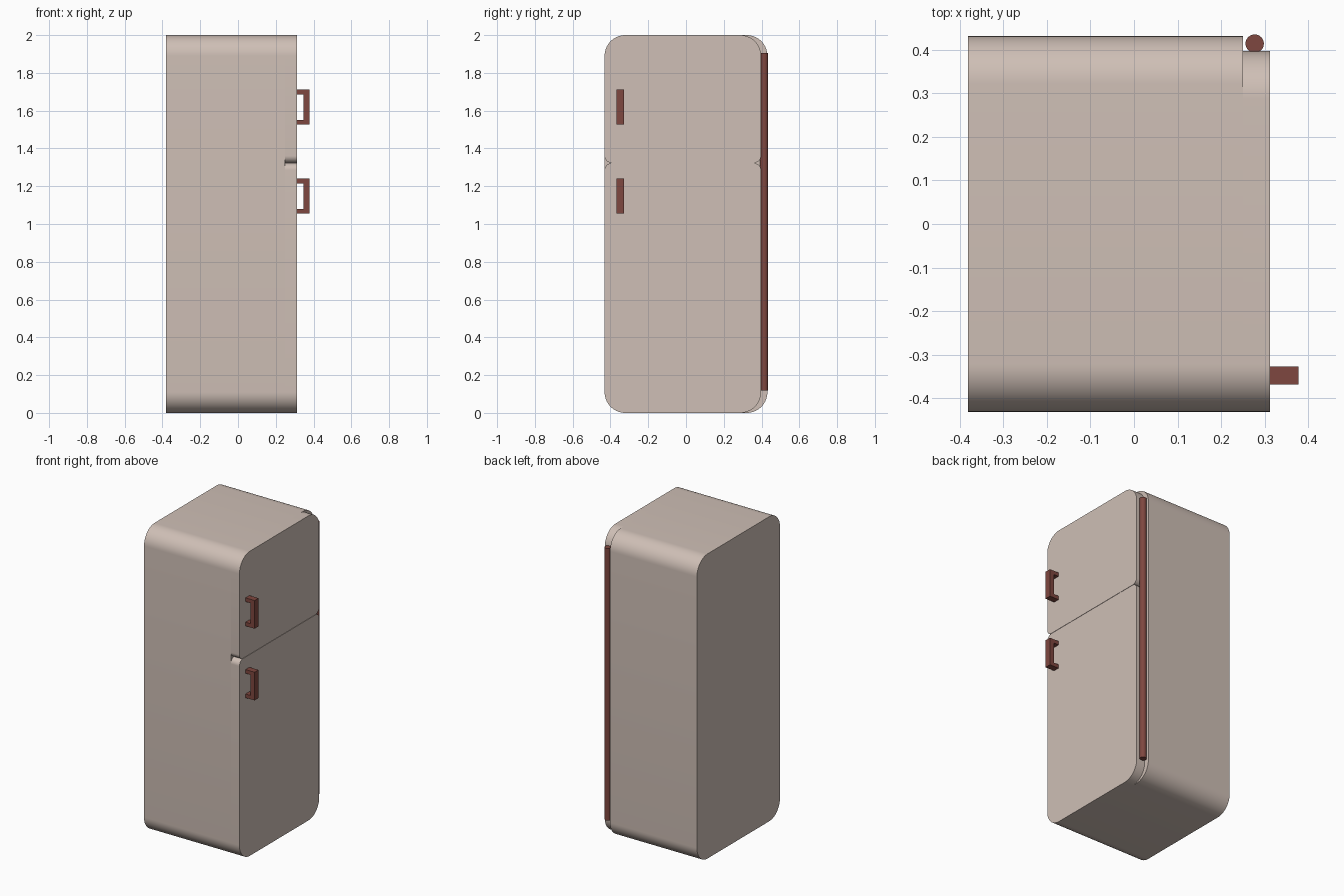
import bpy, bmesh, math
from mathutils import Matrix

if "Cube" in bpy.data.objects:
    bpy.data.objects.remove(bpy.data.objects["Cube"])


def material(name, rgb):
    m = bpy.data.materials.new(name)
    m.diffuse_color = (*rgb, 1)
    m.use_nodes = True
    m.node_tree.nodes["Principled BSDF"].inputs["Base Color"].default_value = m.diffuse_color
    return m


CREAM = material("warm_beige", (0.62, 0.52, 0.465))
BROWN = material("red_brown", (0.21, 0.063, 0.05))


def finish(name, bm, mat, smooth=True):
    bmesh.ops.recalc_face_normals(bm, faces=bm.faces)
    me = bpy.data.meshes.new(name)
    bm.to_mesh(me)
    bm.free()
    me.materials.append(mat)
    ob = bpy.data.objects.new(name, me)
    bpy.context.collection.objects.link(ob)
    if smooth:
        bpy.ops.object.select_all(action='DESELECT')
        ob.select_set(True)
        bpy.context.view_layer.objects.active = ob
        bpy.ops.object.shade_smooth_by_angle(angle=math.radians(30))
    return ob


def extrude(bm, points, direction):
    face = bm.faces.new([bm.verts.new(p) for p in points])
    ext = bmesh.ops.extrude_face_region(bm, geom=[face], use_keep_orig=True)
    verts = [g for g in ext["geom"] if isinstance(g, bmesh.types.BMVert)]
    bmesh.ops.translate(bm, verts=verts, vec=direction)


def rounded_slab(name, x0, x1, y0, y1, z0, z1, r_bottom, r_top, seg=14):
    """Rounded rectangle in the YZ plane, extruded along x."""
    corners = [(y1 - r_top, z1 - r_top, r_top, 0),
               (y0 + r_top, z1 - r_top, r_top, 90),
               (y0 + r_bottom, z0 + r_bottom, r_bottom, 180),
               (y1 - r_bottom, z0 + r_bottom, r_bottom, 270)]
    pts = []
    for cy, cz, r, start in corners:
        for i in range(seg + 1):
            a = math.radians(start + 90 * i / seg)
            pts.append((x0, cy + r * math.cos(a), cz + r * math.sin(a)))
    bm = bmesh.new()
    extrude(bm, pts, (x1 - x0, 0, 0))
    return finish(name, bm, CREAM)


# Cabinet and the two doors
R, SPLIT = 0.11, 1.323
rounded_slab("cabinet", -0.381, 0.25, -0.431, 0.431, 0, 2, R, R)
rounded_slab("lower_door", 0.25, 0.312, -0.431, 0.397, 0, SPLIT - 0.001, R, 0.037)
rounded_slab("upper_door", 0.25, 0.312, -0.431, 0.397, SPLIT + 0.001, 2, 0.037, R)

# Hinge rod running the height of the doors
bm = bmesh.new()
bmesh.ops.create_cone(bm, cap_ends=True, segments=32, radius1=0.021, radius2=0.021,
                      depth=1.787, matrix=Matrix.Translation((0.277, 0.414, 1.0115)))
finish("hinge_rod", bm, BROWN)

# C-shaped handles
for name, z0, z1 in (("lower_handle", 1.055, 1.24), ("upper_handle", 1.526, 1.711)):
    a, b, c, t = 0.312, 0.347, 0.378, 0.025
    outline = [(a, z0), (c, z0), (c, z1), (a, z1),
               (a, z1 - t), (b, z1 - t), (b, z0 + t), (a, z0 + t)]
    bm = bmesh.new()
    extrude(bm, [(x, -0.368, z) for x, z in outline], (0, 0.041, 0))
    finish(name, bm, BROWN, smooth=False)
